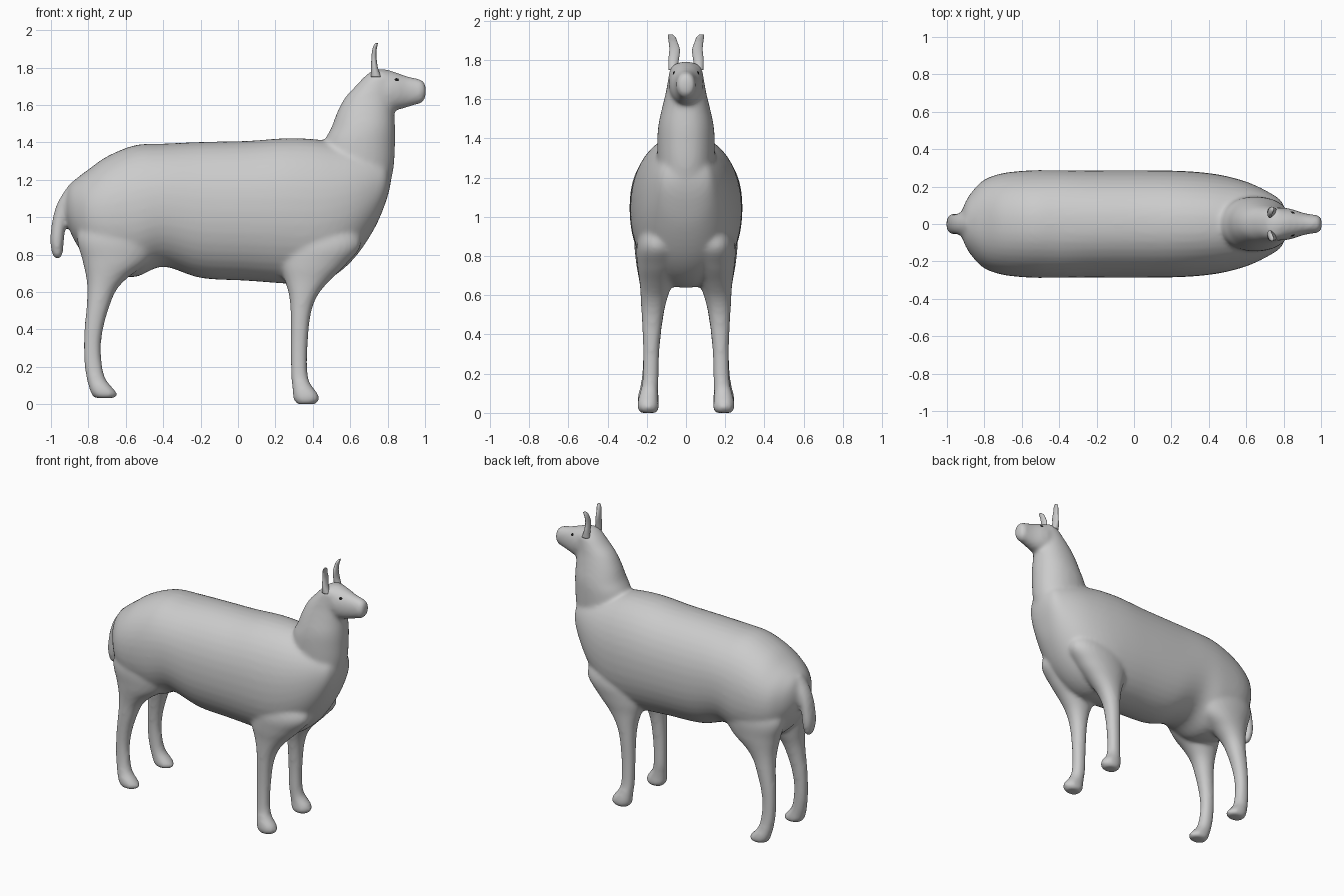
import bpy, bmesh, math
from mathutils import Vector


def spline(rows, steps=5):
    """Catmull-Rom interpolation of section rows."""
    pts = [Vector(r) for r in rows]
    out = []
    for i in range(len(pts) - 1):
        a, b = pts[max(i - 1, 0)], pts[i]
        c, d = pts[i + 1], pts[min(i + 2, len(pts) - 1)]
        for k in range(steps):
            t = k / steps
            out.append(0.5 * (2 * b + (c - a) * t + (2 * a - 5 * b + 4 * c - d) * t * t
                              + (3 * b - a - 3 * c + d) * t ** 3))
    out.append(pts[-1])
    return out


def loft(bm, rows, axis, side=1, power=2.15, n=40):
    """Rows: position on axis, low/high in the side-view plane, low/high in y."""
    rings = []
    for s, a0, a1, y0, y1 in spline(rows):
        ring = []
        for k in range(n):
            t = 2 * math.pi * k / n
            c, d = math.cos(t), math.sin(t)
            c = math.copysign(abs(c) ** (2 / power), c)
            d = math.copysign(abs(d) ** (2 / power), d)
            a = (a0 + a1) / 2 + (a1 - a0) / 2 * c
            y = side * ((y0 + y1) / 2 + (y1 - y0) / 2 * d)
            ring.append(bm.verts.new((s, y, a) if axis == 'X' else (a, y, s)))
        rings.append(ring)
    for p, q in zip(rings, rings[1:]):
        for k in range(n):
            m = (k + 1) % n
            bm.faces.new((p[k], p[m], q[m], q[k]))
    bm.faces.new(rings[0])
    bm.faces.new(rings[-1])


def sym(rows):
    return [(s, a, b, -w, w) for s, a, b, w in rows]


def finish(bm, name):
    bmesh.ops.recalc_face_normals(bm, faces=bm.faces)
    me = bpy.data.meshes.new(name)
    bm.to_mesh(me)
    bm.free()
    me.polygons.foreach_set("use_smooth", [True] * len(me.polygons))
    ob = bpy.data.objects.new(name, me)
    bpy.context.collection.objects.link(ob)
    return ob


body = bmesh.new()

# Torso, with sloping rump and rising chest
loft(body, sym([
    (-.93, 1.03, 1.10, .04), (-.90, .93, 1.17, .12), (-.86, .85, 1.21, .18),
    (-.80, .77, 1.255, .237), (-.70, .70, 1.325, .272), (-.55, .68, 1.385, .287),
    (-.40, .735, 1.393, .287), (-.20, .675, 1.402, .287), (.05, .66, 1.408, .287),
    (.25, .645, 1.422, .284), (.40, .64, 1.418, .272), (.52, .69, 1.40, .25),
    (.63, .79, 1.38, .215), (.73, .94, 1.35, .165), (.79, 1.08, 1.30, .12),
    (.815, 1.17, 1.24, .05)]), 'X')

# Neck
loft(body, sym([
    (.95, .45, .70, .08), (1.10, .45, .788, .13), (1.25, .44, .83, .145),
    (1.40, .462, .84, .146), (1.48, .50, .84, .139), (1.56, .53, .836, .121),
    (1.64, .573, .836, .102), (1.70, .628, .84, .092), (1.75, .675, .84, .082),
    (1.785, .72, .79, .055)]), 'Z')

# Head and muzzle
loft(body, sym([
    (.70, 1.68, 1.74, .06), (.74, 1.60, 1.79, .08), (.80, 1.57, 1.788, .087),
    (.85, 1.573, 1.772, .078), (.90, 1.586, 1.755, .061), (.95, 1.601, 1.743, .051),
    (.985, 1.612, 1.733, .047), (1.004, 1.645, 1.705, .028)]), 'X')

# Tail
loft(body, sym([
    (.778, -.975, -.95, .015), (.80, -.993, -.938, .038), (.87, -1.004, -.931, .055),
    (.95, -.998, -.922, .056), (1.03, -.982, -.90, .056), (1.10, -.953, -.86, .056),
    (1.18, -.90, -.84, .04)]), 'Z')

# Legs, flaring into shoulder and thigh
front_leg = [
    (0, .315, .415, .15, .235), (.025, .297, .435, .137, .248), (.06, .292, .425, .141, .246),
    (.11, .288, .387, .143, .234), (.17, .283, .372, .14, .222), (.32, .281, .373, .135, .219),
    (.48, .281, .389, .118, .226), (.58, .273, .425, .096, .231), (.66, .25, .49, .07, .236),
    (.75, .22, .58, .04, .248), (.86, .22, .66, .03, .25), (1.0, .30, .60, .05, .2)]
hind_leg = [
    (.032, -.765, -.66, .15, .235), (.055, -.785, -.645, .137, .248), (.09, -.797, -.672, .14, .245),
    (.14, -.81, -.71, .142, .232), (.22, -.822, -.728, .14, .222), (.32, -.825, -.732, .135, .219),
    (.42, -.82, -.717, .125, .222), (.52, -.81, -.688, .11, .227), (.61, -.806, -.65, .09, .231),
    (.68, -.812, -.585, .065, .24), (.77, -.832, -.47, .04, .255), (.90, -.86, -.42, .03, .26),
    (1.05, -.80, -.5, .05, .2)]
for side in (1, -1):
    loft(body, front_leg, 'Z', side)
    loft(body, hind_leg, 'Z', side)

# Fuse everything into one soft skin
skin = finish(body, "body")
rm = skin.modifiers.new("fuse", 'REMESH')
rm.mode = 'VOXEL'
rm.voxel_size = .012
rm.use_smooth_shade = True
sm = skin.modifiers.new("soften", 'SMOOTH')
sm.factor = .5
sm.iterations = 12

# Curved upright ears
ear = [
    (1.75, .712, .765, .045, .09), (1.80, .712, .748, .037, .09), (1.85, .713, .741, .031, .085),
    (1.89, .717, .741, .043, .088), (1.915, .724, .745, .053, .092), (1.93, .734, .748, .068, .092)]
# Small dark eyes
black = bpy.data.materials.new("eye_black")
black.diffuse_color = (.01, .01, .01, 1)
for side, label in ((1, "left"), (-1, "right")):
    bm = bmesh.new()
    loft(bm, ear, 'Z', side, 2, 24)
    finish(bm, label + "_ear")
    bm = bmesh.new()
    bmesh.ops.create_uvsphere(bm, u_segments=20, v_segments=12, radius=1)
    eye = finish(bm, label + "_eye")
    eye.location = (.845, side * .053, 1.73)
    eye.scale = (.019, .014, .014)
    eye.rotation_euler = (0, 0, -side * .3)
    eye.data.materials.append(black)
